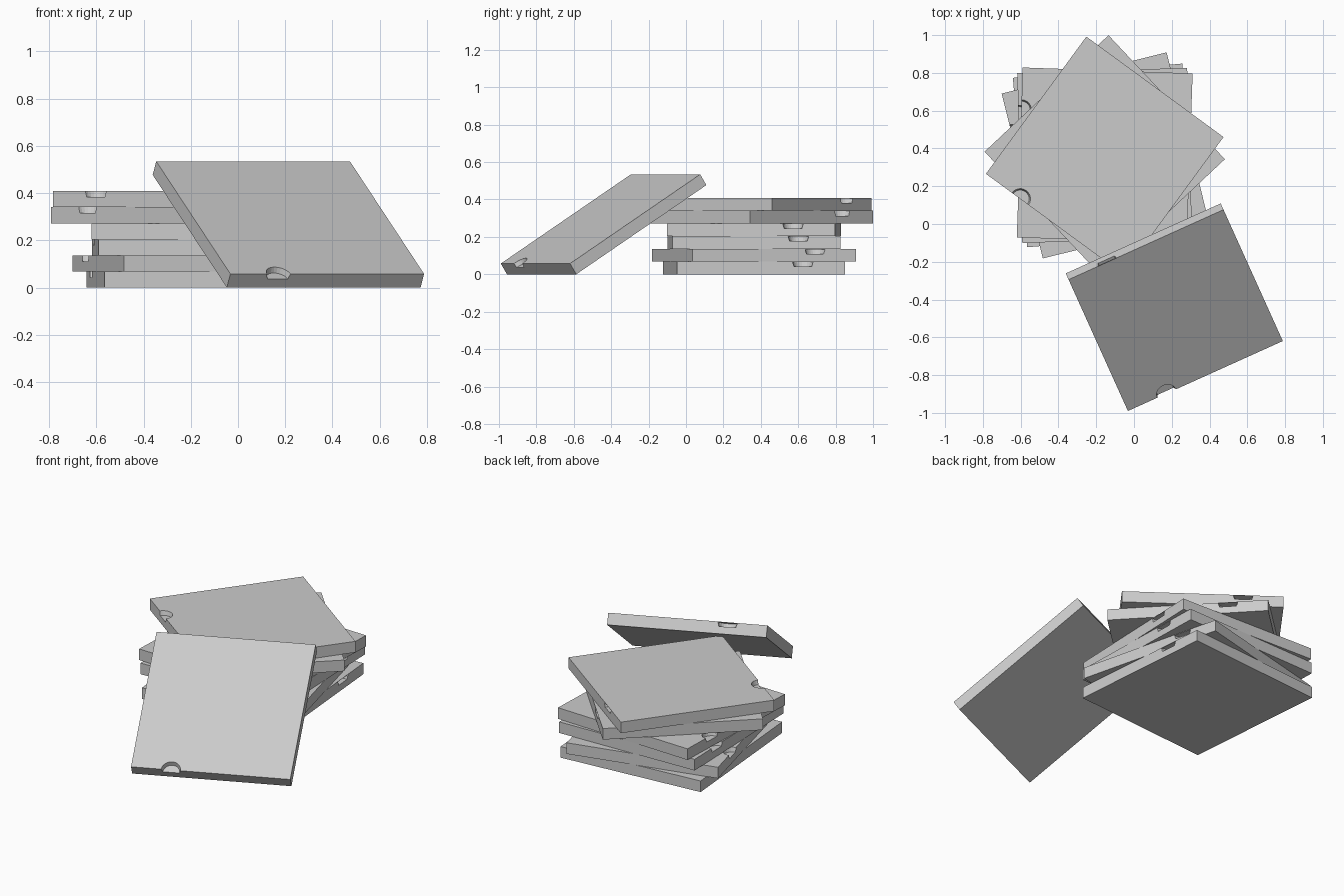
import bpy
from math import radians, sin, cos
from mathutils import Matrix, Vector

if "Cube" in bpy.data.objects:
    bpy.data.objects.remove(bpy.data.objects["Cube"])

SIDE, T = 0.9, 0.068      # box footprint and thickness
R, DEPTH = 0.055, 0.025   # thumb notch radius and depth


def cutter(name, y, z_top, h):
    """Tapered round cutter whose upper end is at z_top."""
    bpy.ops.mesh.primitive_cone_add(vertices=24, radius1=R * 0.86, radius2=R, depth=h,
                                    location=(-SIDE / 4, y, z_top - h / 2))
    ob = bpy.context.object
    ob.name = name
    ob.hide_render = True
    return ob


# Master box: flat square slab
bpy.ops.mesh.primitive_cube_add(size=1, location=(0, 0, T / 2))
master = bpy.context.object
master.scale = (SIDE, SIDE, T)
bpy.ops.object.transform_apply(location=True, rotation=False, scale=True)

# Front notch is open at the top, back notch is a pocket under a thin roof
cutters = [cutter("front_notch_cutter", -SIDE / 2, T + 0.002, DEPTH + 0.002),
           cutter("back_notch_cutter", SIDE / 2, T - 0.002, DEPTH)]
for c in cutters:
    m = master.modifiers.new("notch", 'BOOLEAN')
    m.operation = 'DIFFERENCE'
    m.solver = 'EXACT'
    m.object = c

deps = bpy.context.evaluated_depsgraph_get()
box_mesh = bpy.data.meshes.new_from_object(master.evaluated_get(deps))
box_mesh.name = "flat_box"
for ob in cutters + [master]:
    bpy.data.objects.remove(ob)


def place(name, loc, yaw, tilt=0):
    ob = bpy.data.objects.new(name, box_mesh)
    bpy.context.collection.objects.link(ob)
    ob.matrix_world = (Matrix.Translation(loc) @ Matrix.Rotation(radians(yaw), 4, 'Z')
                       @ Matrix.Rotation(radians(tilt), 4, 'X'))
    return ob


# Stack of six boxes, each turned differently about the same centre
for i, yaw in enumerate((-85.2, -76, -88.3, -92, -46.8, -36.2)):
    place(f"stacked_box_{i + 1}", Vector((-0.155, 0.363, i * T)), yaw)

# Box leaning against the stack, front lower edge on the ground
tilt, yaw = 32, 24.3
run = SIDE / 2 * cos(radians(tilt))
place("leaning_box", Vector((0.363 - run * sin(radians(yaw)),
                             -0.772 + run * cos(radians(yaw)),
                             SIDE / 2 * sin(radians(tilt)))), yaw, tilt)
